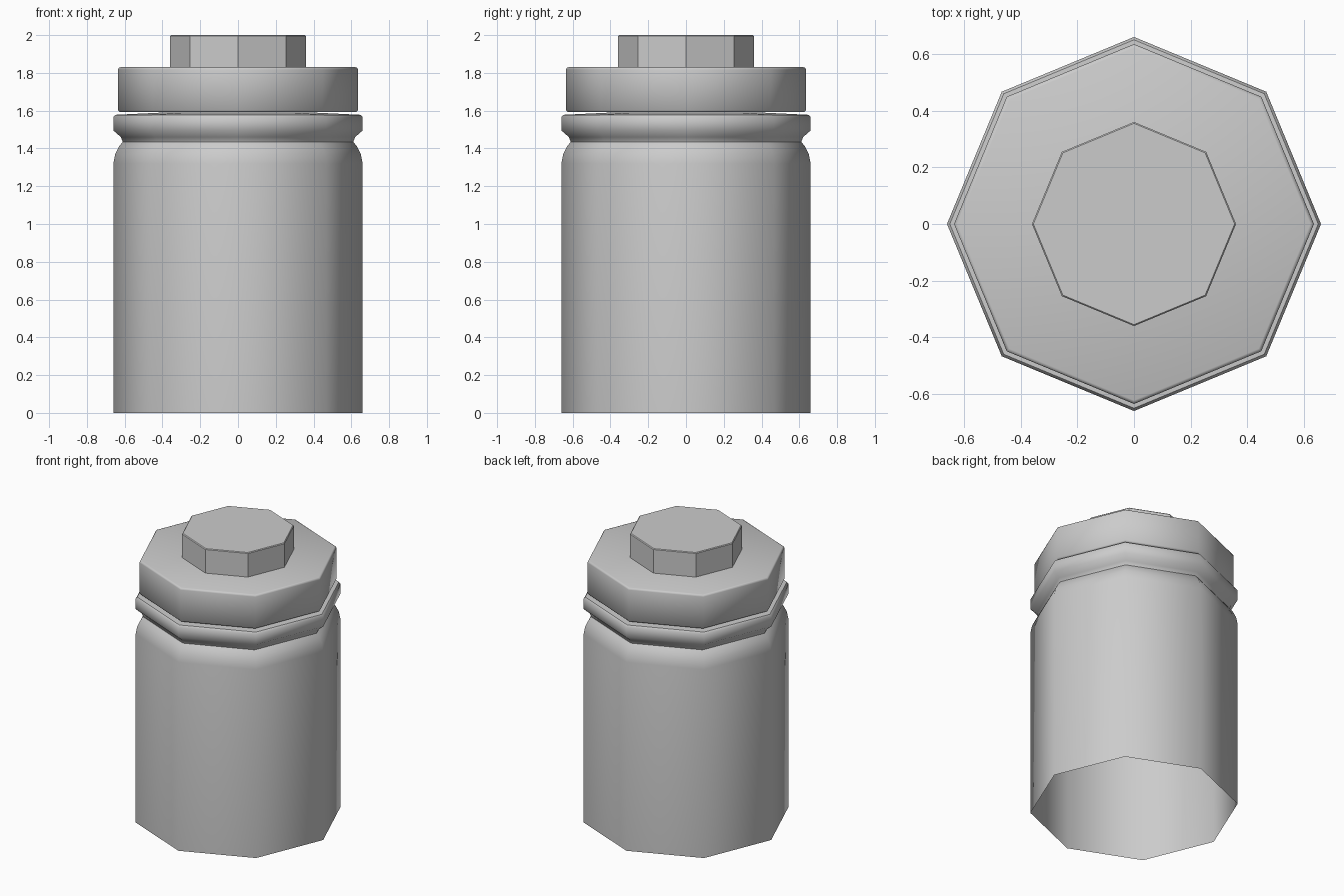
import bpy
import bmesh
import math

if "Cube" in bpy.data.objects:
    bpy.data.objects.remove(bpy.data.objects["Cube"])

SIDES = 8


def lathe(name, profile, cap_bottom=True, cap_top=True, smooth=True):
    """Sweep an (r, z) profile round z with eight sides, corners on the axes."""
    bm = bmesh.new()
    rings = []
    for r, z in profile:
        rings.append([bm.verts.new((r * math.cos(math.tau * i / SIDES),
                                    r * math.sin(math.tau * i / SIDES), z))
                      for i in range(SIDES)])
    for low, high in zip(rings, rings[1:]):
        for i in range(SIDES):
            j = (i + 1) % SIDES
            face = bm.faces.new((low[i], low[j], high[j], high[i]))
            face.smooth = smooth
    if cap_bottom:
        bm.faces.new(rings[0][::-1])
    if cap_top:
        bm.faces.new(rings[-1])
    mesh = bpy.data.meshes.new(name)
    bm.to_mesh(mesh)
    bm.free()
    obj = bpy.data.objects.new(name, mesh)
    bpy.context.collection.objects.link(obj)
    if smooth:
        bpy.ops.object.select_all(action='DESELECT')
        obj.select_set(True)
        bpy.context.view_layer.objects.active = obj
        bpy.ops.object.shade_smooth_by_angle(angle=math.radians(50))
    return obj


# Jar body: open underneath, tapered shoulder, pinched neck, rim ring
lathe("jar_body", [
    (0.66, 0.0), (0.66, 1.32), (0.65, 1.37), (0.63, 1.41), (0.61, 1.435),
    (0.62, 1.46), (0.66, 1.495), (0.66, 1.565), (0.65, 1.578), (0.40, 1.59),
], cap_bottom=False)

# Lid: octagonal slab with small rounded edges
lathe("lid", [
    (0.625, 1.592), (0.635, 1.602), (0.635, 1.817), (0.632, 1.826), (0.622, 1.83),
])

# Knob: flat-sided grip on top of the lid
lathe("lid_knob", [
    (0.36, 1.83), (0.36, 1.995), (0.355, 2.0),
], cap_bottom=False, smooth=False)
